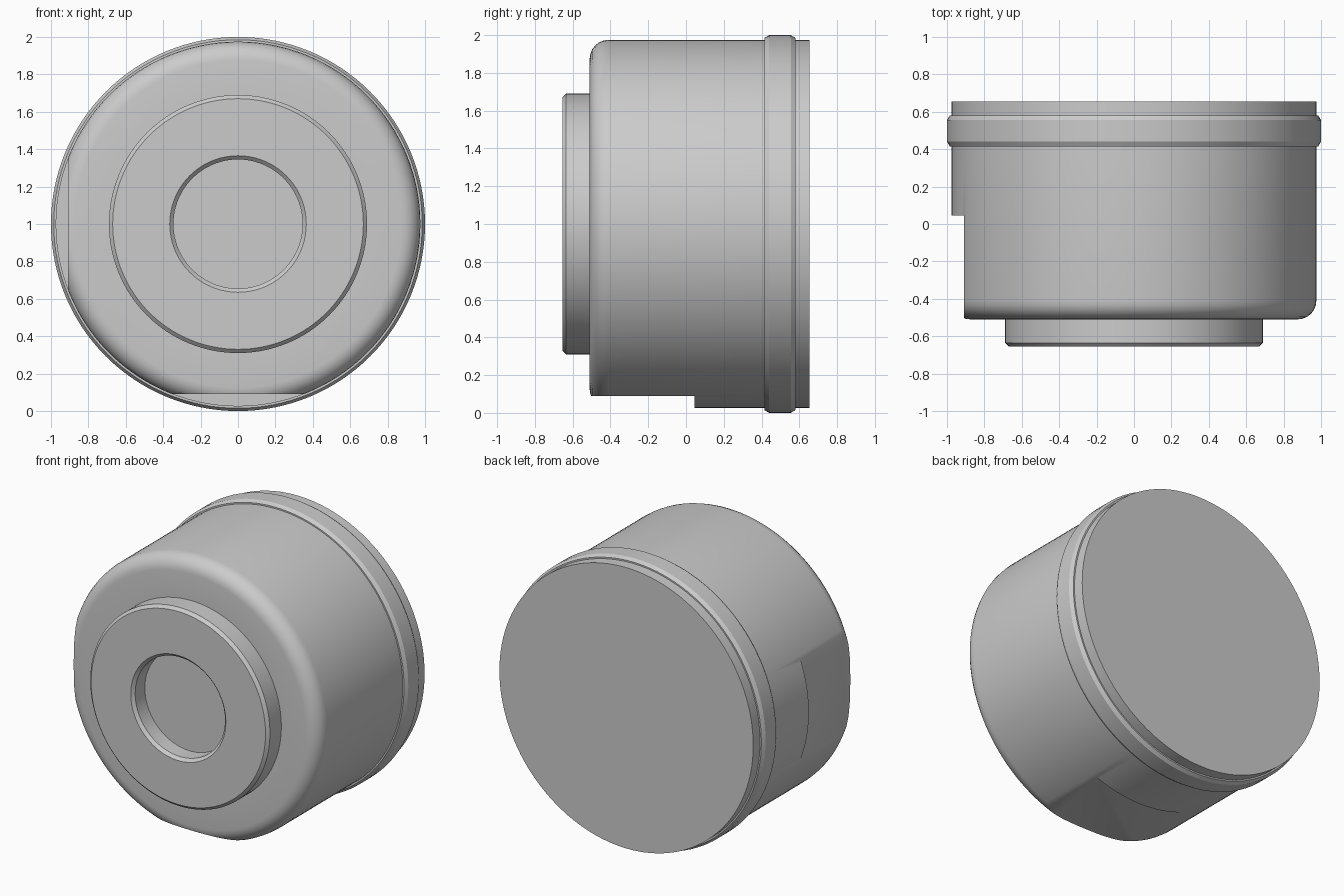
import bpy, bmesh, math
from mathutils import Vector, Matrix

if "Cube" in bpy.data.objects:
    bpy.data.objects.remove(bpy.data.objects["Cube"])

SEGMENTS = 128
CENTRE_Z = 1.0


def lathe(name, profile):
    """Spin (radius, y) points around the horizontal y axis at CENTRE_Z."""
    bm = bmesh.new()
    verts = [bm.verts.new((r, y, 0)) for r, y in profile]
    edges = [bm.edges.new(pair) for pair in zip(verts, verts[1:])]
    bmesh.ops.spin(bm, geom=verts + edges, cent=(0, 0, 0), axis=(0, 1, 0),
                   angle=math.tau, steps=SEGMENTS, use_merge=False)
    bmesh.ops.remove_doubles(bm, verts=bm.verts, dist=1e-5)
    bmesh.ops.recalc_face_normals(bm, faces=bm.faces)
    bmesh.ops.translate(bm, verts=bm.verts, vec=(0, 0, CENTRE_Z))
    mesh = bpy.data.meshes.new(name)
    bm.to_mesh(mesh)
    bm.free()
    obj = bpy.data.objects.new(name, mesh)
    bpy.context.collection.objects.link(obj)
    return obj


def cut_box(target, low, high):
    """Subtract an axis-aligned box from target and discard the cutter."""
    low, high = Vector(low), Vector(high)
    bm = bmesh.new()
    bmesh.ops.create_cube(bm, size=1, matrix=Matrix.Translation((low + high) / 2)
                          @ Matrix.Diagonal((*(high - low), 1)))
    mesh = bpy.data.meshes.new("flat_cutter")
    bm.to_mesh(mesh)
    bm.free()
    cutter = bpy.data.objects.new("flat_cutter", mesh)
    cutter.hide_render = True
    bpy.context.collection.objects.link(cutter)
    mod = target.modifiers.new("flat", 'BOOLEAN')
    mod.operation = 'DIFFERENCE'
    mod.solver = 'EXACT'
    mod.object = cutter
    bpy.context.view_layer.objects.active = target
    bpy.ops.object.modifier_apply(modifier=mod.name)
    bpy.data.objects.remove(cutter)


# Blind recess and raised front boss, both with small chamfers
profile = [(0, -0.53), (0.345, -0.53), (0.345, -0.635), (0.365, -0.655),
           (0.67, -0.655), (0.69, -0.635), (0.69, -0.51)]
# Rounded front shoulder of the main drum
for i in range(7):
    a = math.radians(15 * i)
    profile.append((0.875 + 0.1 * math.sin(a), -0.41 - 0.1 * math.cos(a)))
# Raised band near the back, then the plain back disc
profile += [(0.975, 0.415), (0.985, 0.415), (1.0, 0.44), (1.0, 0.555),
            (0.985, 0.58), (0.975, 0.58), (0.975, 0.655), (0, 0.655)]
housing = lathe("housing", profile)

# Flats on the left side and underside, running back to mid-depth
cut_box(housing, (-1.3, -0.8, -0.5), (-0.91, 0.045, 2.5))
cut_box(housing, (-1.5, -0.8, -0.3), (1.5, 0.045, 0.09))

# Smooth curved surfaces, crisp edges
bpy.ops.object.select_all(action='DESELECT')
housing.select_set(True)
bpy.context.view_layer.objects.active = housing
bpy.ops.object.shade_smooth_by_angle(angle=math.radians(30))
